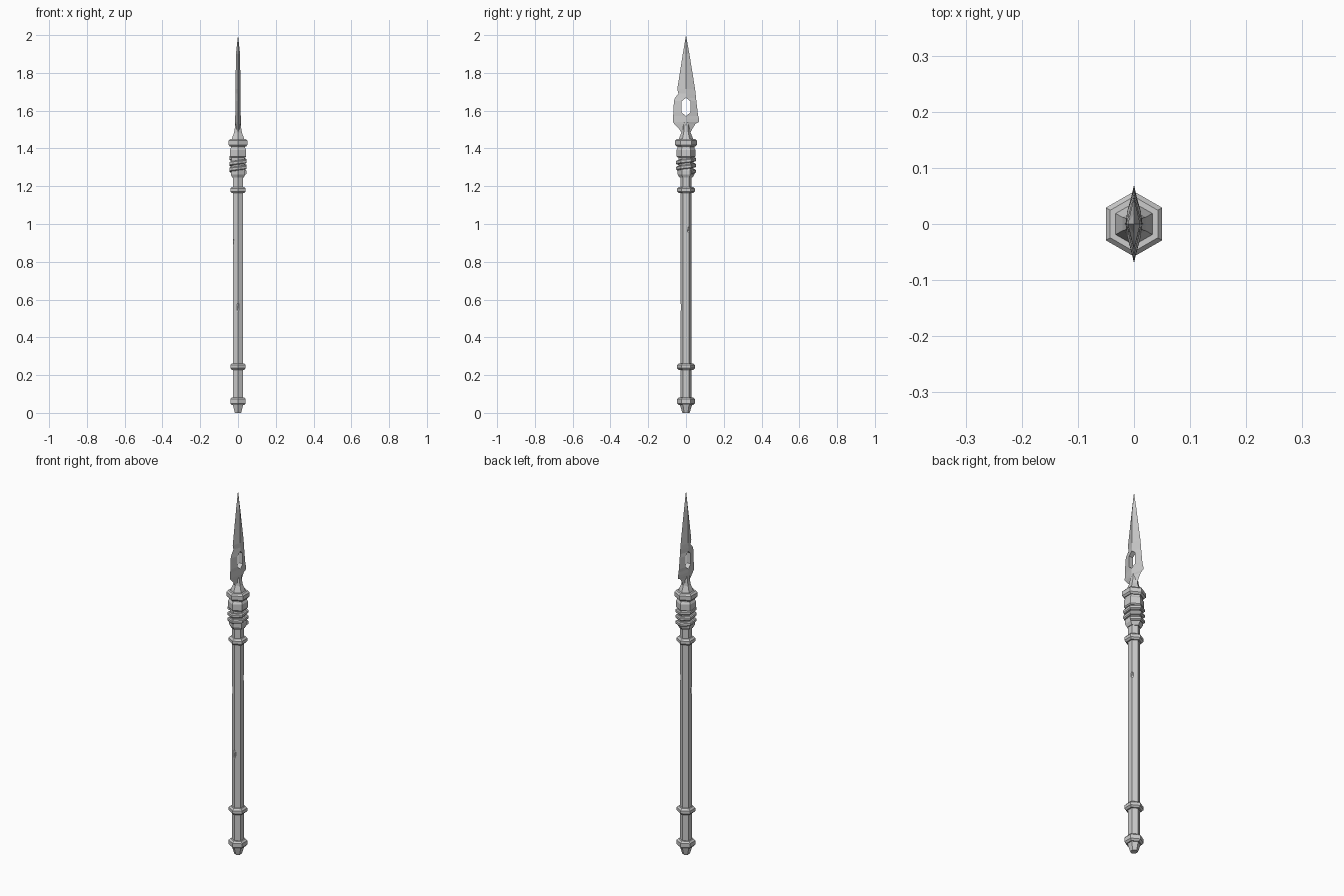
import bpy, bmesh, math
from mathutils import Vector

if "Cube" in bpy.data.objects:
    bpy.data.objects.remove(bpy.data.objects["Cube"])


def finish(name, bm):
    bmesh.ops.remove_doubles(bm, verts=bm.verts[:], dist=1e-5)
    bmesh.ops.recalc_face_normals(bm, faces=bm.faces[:])
    me = bpy.data.meshes.new(name)
    bm.to_mesh(me)
    bm.free()
    ob = bpy.data.objects.new(name, me)
    bpy.context.collection.objects.link(ob)
    return ob


def skin(bm, loops):
    rows = [[bm.verts.new(p) for p in loop] for loop in loops]
    n = len(rows[0])
    for a, b in zip(rows, rows[1:]):
        for i in range(n):
            bm.faces.new((a[i], a[(i + 1) % n], b[(i + 1) % n], b[i]))
    bm.faces.new(rows[0][::-1])
    bm.faces.new(rows[-1])


def hex_dir(i):
    a = math.radians(30 + 60 * i)
    return Vector((math.cos(a), math.sin(a), 0))


def hex_stack(name, profile):
    """Six-sided solid from (z, radius) or (z, radius, x factor) rows."""
    bm = bmesh.new()
    loops = []
    for z, r, *sx in profile:
        k = sx[0] if sx else 1
        loops.append([Vector((hex_dir(i).x * r * k, hex_dir(i).y * r, z)) for i in range(6)])
    skin(bm, loops)
    return finish(name, bm)


def ring(name, z0, z1, r, c=0.009):
    return hex_stack(name, [(z0, r - c), (z0 + c, r), (z1 - c, r), (z1, r - c)])


# Hexagonal shaft with chipped edges
shaft = hex_stack("shaft", [(0.04, 0.030), (1.27, 0.030)])
chips = [(-0.029, -0.016, 0.90, 0.028), (0, -0.034, 0.56, 0.035), (0.028, 0.018, 0.97, 0.024)]
for x, y, z, h in chips:
    bm = bmesh.new()
    bmesh.ops.create_icosphere(bm, subdivisions=1, radius=1)
    for v in bm.verts:
        v.co = Vector((x + v.co.x * 0.011, y + v.co.y * 0.011, z + v.co.z * h))
    cutter = finish("chip_cutter", bm)
    cutter.hide_render = True
    mod = shaft.modifiers.new("chip", "BOOLEAN")
    mod.operation = "DIFFERENCE"
    mod.solver = "EXACT"
    mod.object = cutter
    bpy.context.view_layer.objects.active = shaft
    bpy.ops.object.modifier_apply(modifier=mod.name)
    bpy.data.objects.remove(cutter)

# Butt cap and rings
hex_stack("butt_cap", [(0, 0.019), (0.012, 0.023), (0.05, 0.034)])
ring("butt_ring", 0.042, 0.082, 0.047)
ring("lower_ring", 0.228, 0.262, 0.047)
ring("upper_ring", 1.163, 1.197, 0.047)

# Grip sleeve below the head
hex_stack("sleeve_core", [(1.245, 0.034), (1.262, 0.044), (1.282, 0.044), (1.29, 0.040), (1.42, 0.040)])
hex_stack("sleeve_top", [(1.352, 0.044), (1.358, 0.050), (1.392, 0.050), (1.402, 0.044), (1.412, 0.044)])
ring("head_collar", 1.41, 1.45, 0.058)

# Cord wound around the sleeve, one bend per hexagon corner
bm = bmesh.new()
loops = []
for i in range(16):
    d = hex_dir(i)
    z = 1.274 + 0.0052 * i
    section = [(0.034, -0.011), (0.048, -0.011), (0.053, -0.006),
               (0.053, 0.006), (0.048, 0.011), (0.034, 0.011)]
    loops.append([d * r + Vector((0, 0, z + dz)) for r, dz in section])
skin(bm, loops)
finish("cord_wrap", bm)

# Socket carrying the blade
hex_stack("blade_socket", [(1.44, 0.041), (1.455, 0.036), (1.485, 0.024),
                           (1.51, 0.022, 0.85), (1.54, 0.018, 0.8)])

# Blade rows: z, left edge y, right edge y, half width of the window, half thickness
rows = [
    (1.480, -0.022, 0.022, 0, 0.018),
    (1.500, -0.034, 0.031, 0, 0.017),
    (1.530, -0.062, 0.050, 0, 0.015),
    (1.540, -0.070, 0.070, 0, 0.015),
    (1.555, -0.069, 0.070, 0, 0.015),
    (1.572, -0.068, 0.065, 0, 0.015),
    (1.590, -0.067, 0.062, 0.023, 0.012),
    (1.650, -0.064, 0.055, 0.023, 0.012),
    (1.668, -0.058, 0.053, 0, 0.014),
    (1.690, -0.040, 0.051, 0, 0.014),
    (1.715, -0.046, 0.048, 0, 0.013),
    (1.900, -0.017, 0.018, 0, 0.011),
    (2.000, 0, 0, 0, 0),
]
bm = bmesh.new()


def face(points):
    unique = []
    for p in points:
        if all((Vector(p) - Vector(q)).length > 1e-6 for q in unique):
            unique.append(p)
    if len(unique) > 2:
        bm.faces.new([bm.verts.new(p) for p in unique])


for (z0, l0, r0, h0, t0), (z1, l1, r1, h1, t1) in zip(rows, rows[1:]):
    for e0, e1, s in ((l0, l1, -1), (r0, r1, 1)):
        for t in (-1, 1):
            face([(0, e0, z0), (t * t0, s * h0, z0), (t * t1, s * h1, z1), (0, e1, z1)])
        if h0 or h1:
            face([(-t0, s * h0, z0), (t0, s * h0, z0), (t1, s * h1, z1), (-t1, s * h1, z1)])
z, l, r, h, t = rows[0]
face([(0, l, z), (t, 0, z), (0, r, z), (-t, 0, z)])
finish("blade", bm)
